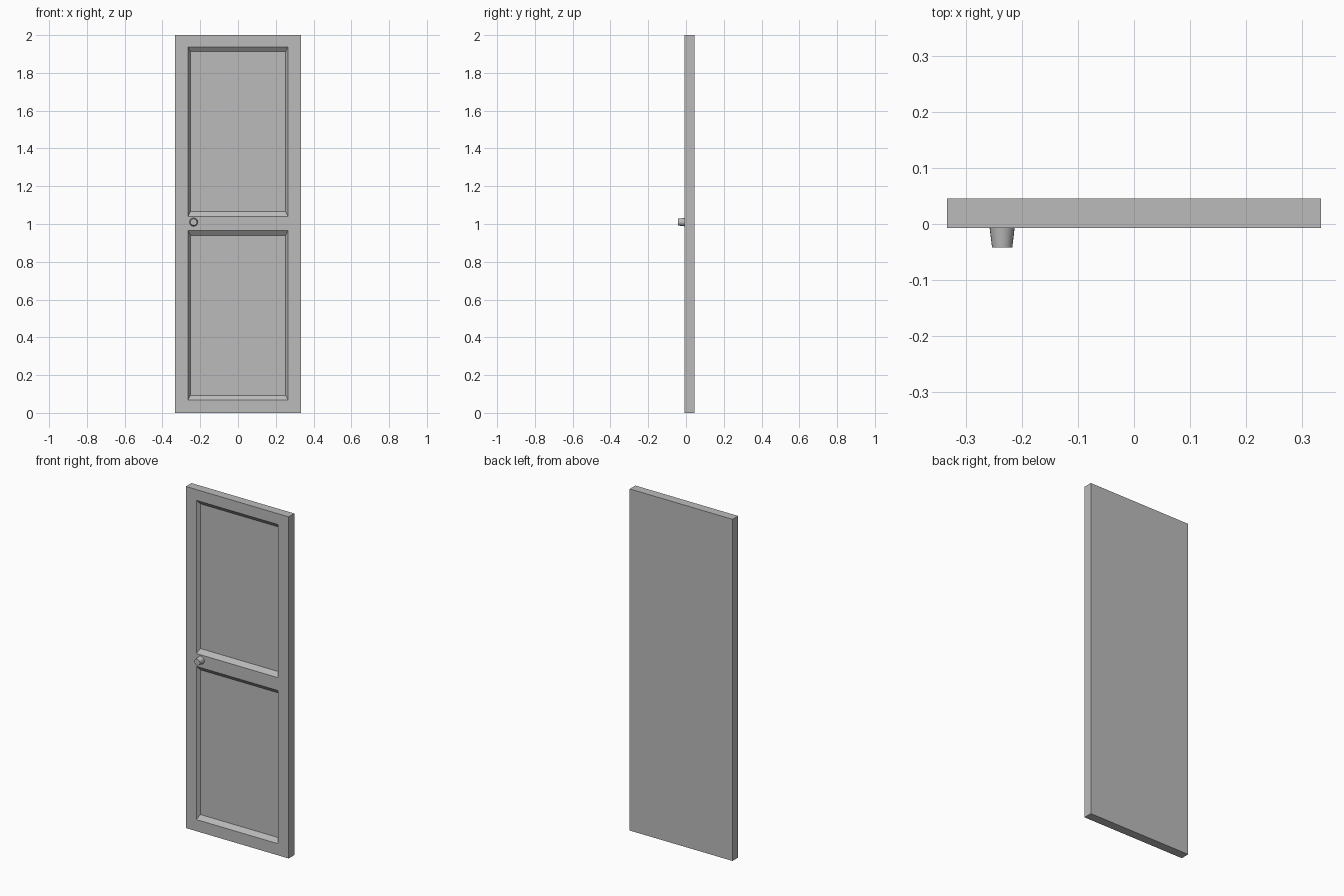
import bpy
import bmesh
from math import radians
from mathutils import Matrix, Vector

if "Cube" in bpy.data.objects:
    bpy.data.objects.remove(bpy.data.objects["Cube"], do_unlink=True)

grey = bpy.data.materials.new("plain grey")
grey.use_nodes = True
colour = (0.5, 0.5, 0.5, 1.0)
grey.diffuse_color = colour
grey.node_tree.nodes["Principled BSDF"].inputs["Base Color"].default_value = colour

HALF_W, FRONT, BACK, TOP = 0.333, -0.007, 0.045, 2.0
PANEL_X = 0.265
PANELS = [(0.068, 0.965), (1.04, 1.937)]
SLOPE_X, SLOPE_Z, DEPTH = 0.013, 0.025, 0.02


def finish(bm, name):
    """Turn a bmesh into a grey object."""
    bmesh.ops.recalc_face_normals(bm, faces=bm.faces)
    mesh = bpy.data.meshes.new(name)
    bm.to_mesh(mesh)
    bm.free()
    mesh.materials.append(grey)
    obj = bpy.data.objects.new(name, mesh)
    bpy.context.collection.objects.link(obj)
    return obj


# Door slab with two sunken panels and sloping borders
bm = bmesh.new()
size = Vector((2 * HALF_W, BACK - FRONT, TOP))
centre = Vector((0, (FRONT + BACK) / 2, TOP / 2))
bmesh.ops.create_cube(bm, size=1, matrix=Matrix.Translation(centre) @ Matrix.Diagonal(size.to_4d()))


def front_faces():
    return [f for f in bm.faces if all(abs(v.co.y - FRONT) < 1e-4 for v in f.verts)]


def cut(point, normal):
    faces = front_faces()
    edges = {e for f in faces for e in f.edges}
    verts = {v for f in faces for v in f.verts}
    bmesh.ops.bisect_plane(bm, geom=faces + list(edges) + list(verts),
                           plane_co=point, plane_no=normal, dist=1e-5)


for x in (-PANEL_X, PANEL_X):
    cut((x, 0, 0), (1, 0, 0))
for z in [z for span in PANELS for z in span]:
    cut((0, 0, z), (0, 0, 1))

for low, high in PANELS:
    middle = (low + high) / 2
    target = Vector((0, FRONT, middle))
    face = min(front_faces(), key=lambda f: (f.calc_center_median() - target).length)
    bmesh.ops.inset_individual(bm, faces=[face], thickness=0.01, use_even_offset=True)
    for v in face.verts:
        v.co.x = (PANEL_X - SLOPE_X) * (1 if v.co.x > 0 else -1)
        v.co.y = FRONT + DEPTH
        v.co.z = high - SLOPE_Z if v.co.z > middle else low + SLOPE_Z

# Merge the coplanar frame pieces back into clean faces
bm.normal_update()
bmesh.ops.dissolve_limit(bm, angle_limit=radians(1), verts=bm.verts, edges=bm.edges)
finish(bm, "door_panel")

# Tapered round knob
bm = bmesh.new()
length = 0.035
place = Matrix.Translation((-0.235, FRONT - length / 2, 1.01)) @ Matrix.Rotation(radians(90), 4, "X")
bmesh.ops.create_cone(bm, cap_ends=True, segments=24, radius1=0.0223, radius2=0.018,
                      depth=length, matrix=place)
knob = finish(bm, "door_knob")
bpy.context.view_layer.objects.active = knob
knob.select_set(True)
bpy.ops.object.shade_smooth_by_angle(angle=radians(40))
